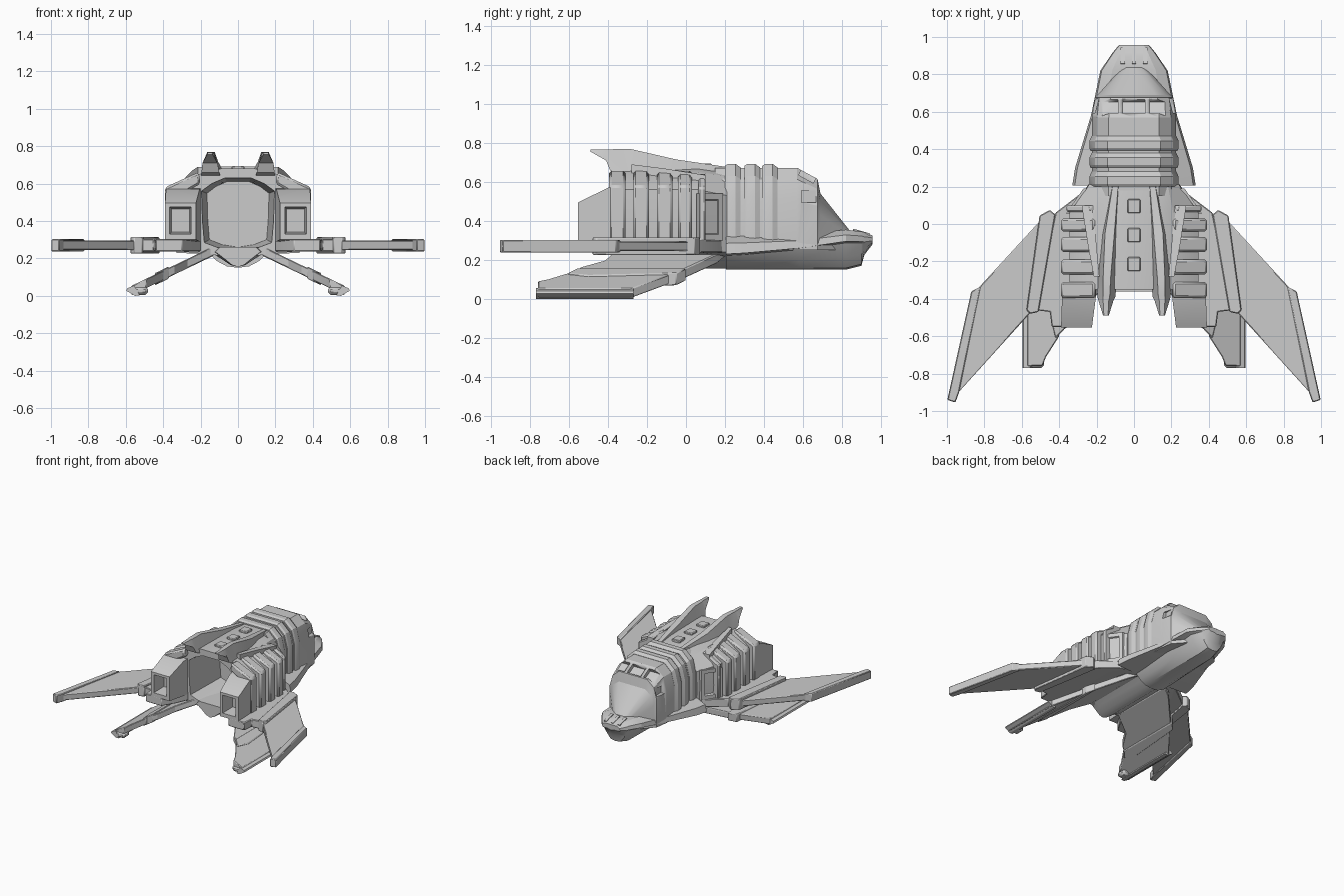
import bpy, bmesh
from mathutils import Matrix, Vector

if "Cube" in bpy.data.objects:
    bpy.data.objects.remove(bpy.data.objects["Cube"])


def finish(name, bm, mirror=False, bevel=0.0):
    bmesh.ops.recalc_face_normals(bm, faces=bm.faces)
    me = bpy.data.meshes.new(name)
    bm.to_mesh(me)
    bm.free()
    ob = bpy.data.objects.new(name, me)
    bpy.context.collection.objects.link(ob)
    bpy.ops.object.select_all(action='DESELECT')
    ob.select_set(True)
    bpy.context.view_layer.objects.active = ob
    bpy.ops.object.shade_smooth_by_angle(angle=0.4)
    if bevel:
        b = ob.modifiers.new("bevel", 'BEVEL')
        b.width, b.segments = bevel, 1
    if mirror:
        m = ob.modifiers.new("mirror", 'MIRROR')
        m.use_mirror_merge = False
    return ob


def loft(name, rings, mirror=False, bevel=0.0):
    """Skin a list of equal-length closed rings and cap both ends."""
    bm = bmesh.new()
    vs = [[bm.verts.new(p) for p in r] for r in rings]
    n = len(vs[0])
    for a, b in zip(vs, vs[1:]):
        for i in range(n):
            j = (i + 1) % n
            bm.faces.new((a[i], a[j], b[j], b[i]))
    bm.faces.new(vs[0])
    bm.faces.new(vs[-1])
    return finish(name, bm, mirror, bevel)


def ring(half, y):
    """Mirror a half section (bottom centre to top centre) into a full ring."""
    return [(x, y, z) for x, z in half] + [(-x, y, z) for x, z in half[-2:0:-1]]


def rect(x0, x1, z0, z1, y):
    return [(x0, y, z0), (x1, y, z0), (x1, y, z1), (x0, y, z1)]


def slab(name, pts, t, z=lambda x: 0.27, bevel=0.005):
    """Mirrored plate with outline pts in plan, thickness t, height z(x)."""
    return loft(name, [[(x, y, z(x) + s * t / 2) for x, y in pts] for s in (-1, 1)], True, bevel)


def boxes(name, items, mirror=False, bevel=0.0):
    """items: (centre, size, rotation about x)"""
    bm = bmesh.new()
    for c, s, r in items:
        bmesh.ops.create_cube(bm, size=1, matrix=Matrix.Translation(Vector(c))
                              @ Matrix.Rotation(r, 4, 'X') @ Matrix.Diagonal((*s, 1)))
    return finish(name, bm, mirror, bevel)


def cut(ob, cutter):
    cutter.hide_render = True
    cutter.hide_set(True)
    m = ob.modifiers.new("cut", 'BOOLEAN')
    m.operation, m.object, m.solver = 'DIFFERENCE', cutter, 'EXACT'


# Lower hull: flared deck above a narrow keel, pointed nose
def hull(y, w, k, b, m, t):
    return ring([(0, b), (k * .4, b + .008), (k * .75, b + (m - b) * .45), (k, m - .008), (w, m),
                 (w * .96, m + (t - m) * .55), (w * .65, t), (0, t)], y)

loft("lower_hull", [hull(.205, .33, .15, .15, .23, .33), hull(.3, .315, .15, .15, .235, .33),
                    hull(.58, .23, .15, .15, .26, .33), hull(.82, .18, .14, .15, .295, .355),
                    hull(.90, .125, .11, .17, .295, .345), hull(.915, .115, .105, .225, .292, .34),
                    hull(.957, .08, .075, .28, .298, .325)])
boxes("nose_strips", [((x, .90, .342), (.022, .09, .012), -.28) for x in (-.06, 0, .06)])

# Keel under the rear body
keel = [(0, .155), (.04, .165), (.085, .195), (.15, .235), (.12, .26), (0, .26)]
loft("keel", [ring([(x * s, z) for x, z in keel], y) for s, y in ((1, .3), (1, -.3), (.8, -.36))])


# Cabin with sloped windscreen
def cab(y, w, top):
    h = top - .25
    return ring([(0, .25), (w, .25), (w, .25 + .62 * h), (w * .88, .25 + .86 * h),
                 (w * .6, top), (0, top)], y)

cabin = loft("cabin", [cab(.15, .225, .672), cab(.57, .225, .672), cab(.675, .21, .615),
                       cab(.69, .195, .54), cab(.84, .06, .35)])
cut(cabin, boxes("window_cutter",
                 [((x, .632, .645), (w, .085, .07), -.5) for x, w in ((-.13, .09), (0, .12), (.13, .09))]
                 + [((s * .215, .63, .525), (.05, .075, .06), 0) for s in (-1, 1)]))
for i, y in enumerate((.2, .3, .39)):
    loft(f"cabin_rib_{i}", [cab(y, .232, .682), cab(y + .015, .238, .692),
                            cab(y + .055, .238, .692), cab(y + .08, .226, .674)])

# Rear body: outer shell turned inside to form the open rear bay
outer = [(0, .20), (.14, .22), (.33, .24), (.345, .4), (.345, .56), (.21, .65), (.09, .68), (0, .68)]
front = [(0, .20), (.14, .22), (.24, .24), (.245, .4), (.24, .53), (.18, .63), (.09, .67), (0, .67)]
inner = [(0, .24), (.10, .255), (.18, .285), (.19, .4), (.195, .56), (.14, .60), (.07, .63), (0, .63)]
deep = [(x * .85, .44 + (z - .44) * .9) for x, z in inner]
loft("rear_body", [ring(front, .21), ring(outer, .06), ring(outer, -.35),
                   ring(inner, -.35), ring(deep, .0)])

# Arched side ribs
arch = [(.39, .29), (.39, .58), (.21, .662), (.2, .6), (.32, .53), (.32, .29)]
for i, (y0, y1) in enumerate(((.03, -.04), (-.07, -.15), (-.19, -.27), (-.31, -.395))):
    loft(f"side_rib_{i}", [[(x, y, z) for x, z in arch] for y in (y0, y1)], True, .012)

# Shoulder rails and front bracket beside the roof fins
loft("shoulder_rail", [rect(.22, .28, .56, .635, .1), rect(.2, .245, .6, .67, -.12),
                       rect(.185, .215, .6, .69, -.28)], True)
loft("front_bracket", [[(x, y, z) for x, z in ((.36, .29), (.36, .57), (.23, .645), (.2, .6), (.3, .5), (.3, .29))]
                       for y in (.1, .065)], True, .008)

# Side intake with recessed square
loft("side_intake", [[(a[0] + d, a[1], z) for a, z in
                      (((.25, .19), z0), ((.345, .055), z0), ((.345, .055), z1), ((.25, .19), z1))]
                     for d, z0, z1 in ((-.03, .30, .54), (.02, .30, .54))]
     + [[(.285, .167, .33), (.352, .072, .33), (.352, .072, .51), (.285, .167, .51)],
        [(.265, .155, .34), (.332, .06, .34), (.332, .06, .50), (.265, .155, .50)]], True)


# Swept roof fins
def fin(y, x0, x1, z0, z1, k):
    return [(x0, y, z0), (x1, y, z0), (x1 - k, y, z1), (x0 + k, y, z1)]

loft("roof_fin", [fin(.2, .07, .13, .6, .678, .015), fin(-.05, .08, .18, .6, .715, .025),
                  fin(-.29, .09, .20, .62, .77, .035), fin(-.39, .10, .195, .66, .767, .03),
                  fin(-.41, .11, .19, .71, .766, .025), fin(-.49, .135, .165, .755, .765, .004)], True)
boxes("roof_hatches", [((0, y, .68), (.07, .075, .03), 0) for y in (.095, -.06, -.215)], bevel=.005)

# Rear thrusters: tapered housings with square recess
loft("thruster", [rect(.2, .385, .29, .575, -.36), rect(.205, .385, .29, .57, -.40),
                  rect(.225, .39, .30, .495, -.553), rect(.25, .365, .33, .475, -.553),
                  rect(.26, .355, .34, .465, -.44)], True)

# Upper wings: root plate, step strip, panel, tip rail
slab("wing_root", [(.2, .21), (.25, .19), (.42, .06), (.53, -.46), (.45, -.47),
                   (.44, -.55), (.30, -.55), (.24, -.45), (.2, -.36)], .065)
slab("wing_step", [(.42, .05), (.45, .075), (.505, .045), (.575, -.46), (.555, -.48), (.51, -.47)], .09)
slab("upper_wing", [(.49, .03), (.83, -.34), (.97, -.935), (.54, -.46)], .05)
slab("wing_tip_rail", [(.82, -.335), (.87, -.36), (.998, -.94), (.955, -.955), (.935, -.9)], .066)


# Lower wings: angled panel, mid step, outer panel, tip rail
def dip(x):
    return .302 - .48 * x

slab("lower_wing_inner", [(.13, .2), (.2, .16), (.40, -.05), (.40, -.58), (.34, -.54), (.27, -.42), (.13, -.34)],
     .05, dip)
slab("lower_wing_step", [(.37, .0), (.42, -.05), (.445, -.5), (.42, -.61), (.37, -.56)], .065, dip)
slab("lower_wing_outer", [(.40, -.06), (.57, -.28), (.57, -.76), (.49, -.76), (.47, -.71), (.40, -.60)], .05, dip)
tip = [(.525, .002), (.55, .0), (.597, .027), (.592, .04), (.555, .055)]
loft("lower_wing_tip", [[(x, y, z) for x, z in tip] for y in (-.27, -.77)], True)
loft("lower_wing_tip_heel", [rect(.48, .56, .005, .05, y) for y in (-.69, -.77)], True, .015)
